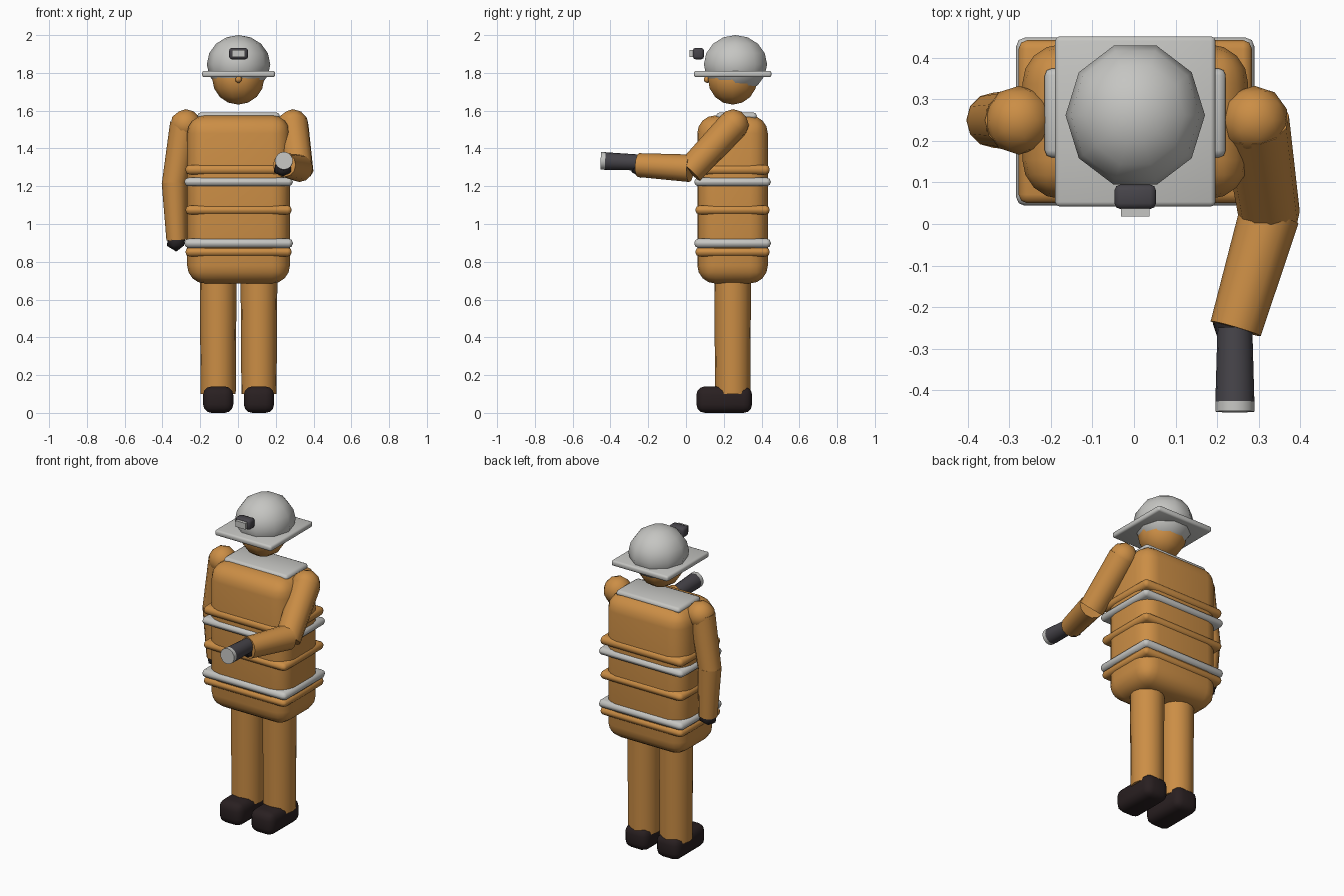
import bpy, bmesh, math
from mathutils import Vector, Matrix

if "Cube" in bpy.data.objects:
    bpy.data.objects.remove(bpy.data.objects["Cube"])


def material(name, r, g, b):
    m = bpy.data.materials.new(name)
    m.diffuse_color = (r, g, b, 1)
    m.use_nodes = True
    m.node_tree.nodes["Principled BSDF"].inputs["Base Color"].default_value = m.diffuse_color
    return m


ORANGE = material("suit orange", 0.60, 0.27, 0.06)
GREY = material("light grey", 0.56, 0.56, 0.54)
BOOT = material("boot black", 0.022, 0.014, 0.015)
GLOVE = material("glove black", 0.024, 0.02, 0.022)
TORCH = material("torch grey", 0.062, 0.058, 0.068)

CX, CY = 0.003, 0.247  # body axis


def finish(name, bm, mat, smooth=50):
    mesh = bpy.data.meshes.new(name)
    bmesh.ops.recalc_face_normals(bm, faces=bm.faces)
    bm.to_mesh(mesh)
    bm.free()
    mesh.materials.append(mat)
    ob = bpy.data.objects.new(name, mesh)
    bpy.context.collection.objects.link(ob)
    bpy.ops.object.select_all(action='DESELECT')
    ob.select_set(True)
    bpy.context.view_layer.objects.active = ob
    bpy.ops.object.shade_smooth_by_angle(angle=math.radians(smooth))
    return ob


def box(name, lo, hi, mat, bevel=0.0, segs=2):
    lo, hi = Vector(lo), Vector(hi)
    bm = bmesh.new()
    bmesh.ops.create_cube(bm, size=1, matrix=Matrix.Translation((lo + hi) / 2)
                          @ Matrix.Diagonal((*(hi - lo), 1)))
    if bevel:
        bmesh.ops.bevel(bm, geom=bm.edges[:], offset=bevel, segments=segs,
                        profile=0.5, affect='EDGES', clamp_overlap=True)
    return finish(name, bm, mat)


def tube(name, a, b, r1, r2, mat, sides=14):
    a, b = Vector(a), Vector(b)
    d = b - a
    rot = d.to_track_quat('Z', 'Y').to_matrix().to_4x4()
    bm = bmesh.new()
    bmesh.ops.create_cone(bm, cap_ends=True, segments=sides, radius1=r1, radius2=r2,
                          depth=d.length, matrix=Matrix.Translation((a + b) / 2) @ rot)
    return finish(name, bm, mat)


def ball(name, c, r, mat, segs=10, rings=8):
    bm = bmesh.new()
    bmesh.ops.create_uvsphere(bm, u_segments=segs, v_segments=rings, radius=1,
                              matrix=Matrix.Translation(c) @ Matrix.Diagonal((*r, 1))
                              @ Matrix.Rotation(math.pi / 2, 4, 'Z'))
    return finish(name, bm, mat, 80)


def gem(name, c, r, mat, sub=2):
    bm = bmesh.new()
    bmesh.ops.create_icosphere(bm, subdivisions=sub, radius=r, matrix=Matrix.Translation(c))
    return finish(name, bm, mat, 50)


# legs and boots
for side, s in (("left", -1), ("right", 1)):
    x = CX + s * 0.108
    tube(side + "_leg", (x, CY, 0.10), (x, CY, 0.80), 0.093, 0.098, ORANGE, 16)
    box(side + "_boot", (x - 0.08, 0.055, 0), (x + 0.08, 0.35, 0.14), BOOT, 0.045, 3)

# jacket body and collar
box("torso", (CX - 0.272, 0.06, 0.685), (CX + 0.272, 0.433, 1.575), ORANGE, 0.095, 4)
box("collar", (CX - 0.218, 0.16, 1.553), (CX + 0.218, 0.375, 1.59), GREY, 0.017, 2)

# bands round the jacket
for i, (z0, z1, mat) in enumerate(((1.262, 1.313, ORANGE), (1.20, 1.245, GREY),
                                   (1.05, 1.098, ORANGE), (0.874, 0.922, GREY),
                                   (0.828, 0.876, ORANGE))):
    g = 0.006 if mat == GREY else 0
    box(f"jacket_band_{i}", (CX - 0.281 - g, 0.05 - g, z0), (CX + 0.281 + g, 0.443 + g, z1),
        mat, 0.021, 2)

# head, nose and helmet
ball("head", (CX - 0.002, CY, 1.77), (0.138, 0.138, 0.138), ORANGE)
gem("nose", (CX, 0.112, 1.765), 0.02, ORANGE, 1)
ball("helmet_dome", (CX, 0.262, 1.845), (0.168, 0.176, 0.155), GREY)
box("helmet_brim", (CX - 0.193, 0.042, 1.777), (CX + 0.193, 0.452, 1.811), GREY, 0.011, 2)

# headlamp
box("headlamp", (CX - 0.05, 0.036, 1.872), (CX + 0.05, 0.095, 1.932), TORCH, 0.014, 2)
box("headlamp_lens", (CX - 0.034, 0.018, 1.883), (CX + 0.034, 0.045, 1.921), GREY)

# hanging arm
gem("left_shoulder", (-0.277, 0.25, 1.525), 0.083, ORANGE)
tube("left_upper_arm", (-0.285, 0.25, 1.53), (-0.338, 0.25, 1.205), 0.075, 0.066, ORANGE, 12)
tube("left_forearm", (-0.337, 0.25, 1.22), (-0.325, 0.25, 0.915), 0.067, 0.054, ORANGE, 12)
gem("left_hand", (-0.327, 0.25, 0.91), 0.056, GLOVE, 1)

# raised arm
elbow, wrist = (0.326, 0.022, 1.295), (0.245, -0.252, 1.312)
gem("right_shoulder", (0.29, 0.25, 1.525), 0.083, ORANGE)
tube("right_upper_arm", (0.292, 0.25, 1.525), (0.326, 0.02, 1.28), 0.082, 0.074, ORANGE, 12)
tube("right_forearm", elbow, wrist, 0.073, 0.063, ORANGE, 12)
gem("right_hand", (0.24, -0.24, 1.30), 0.056, GLOVE, 1)

# hand torch
tube("torch_body", (0.243, -0.25, 1.326), (0.243, -0.428, 1.333), 0.042, 0.047, TORCH, 16)
tube("torch_lens", (0.243, -0.428, 1.334), (0.243, -0.452, 1.335), 0.047, 0.047, GREY, 16)
